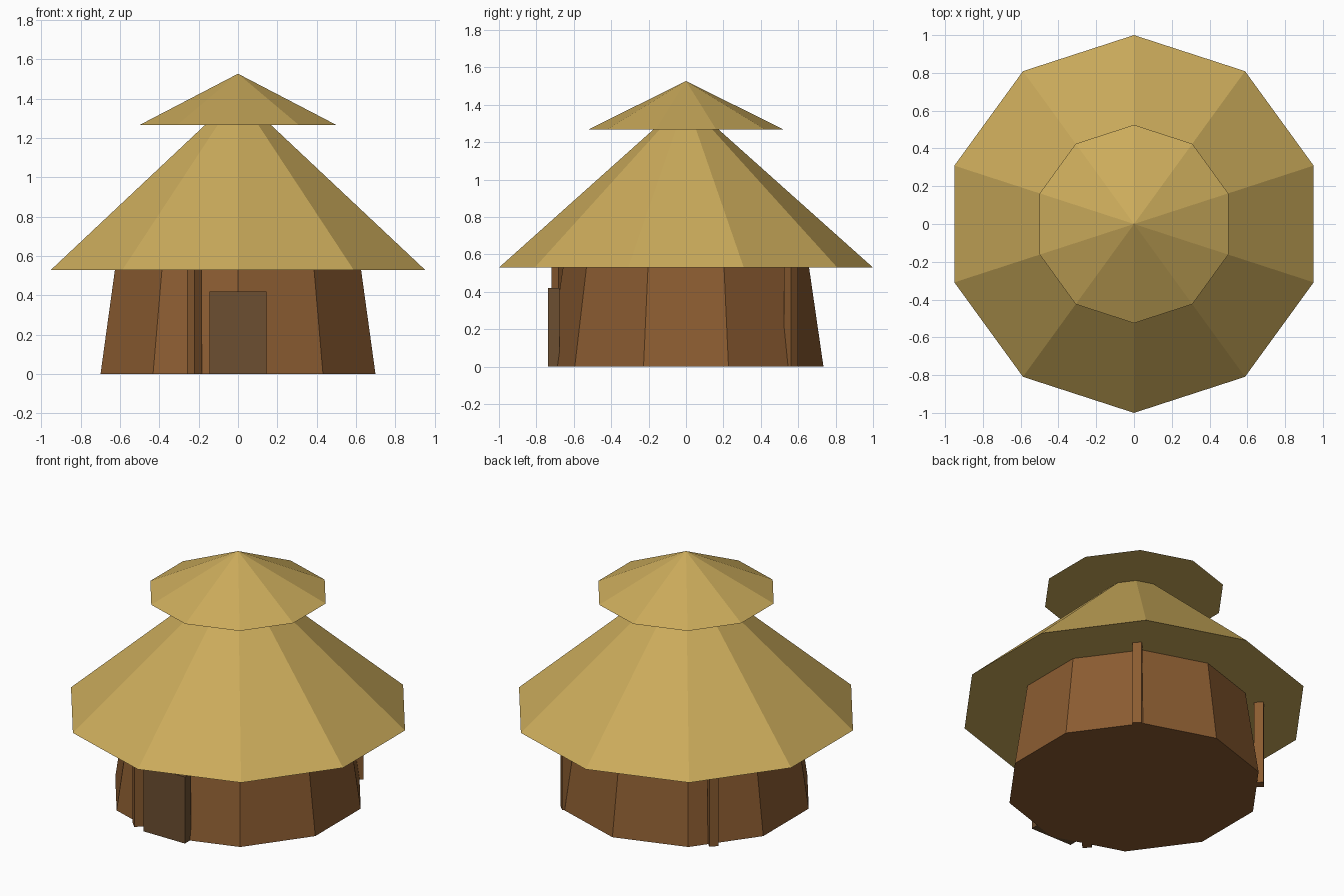
import bpy
import math

if "Cube" in bpy.data.objects:
    bpy.data.objects.remove(bpy.data.objects["Cube"])


def material(name, r, g, b):
    """Flat material from display colour values."""
    def lin(c):
        c /= 255
        return c / 12.92 if c <= 0.04045 else ((c + 0.055) / 1.055) ** 2.4
    m = bpy.data.materials.new(name)
    m.diffuse_color = (lin(r), lin(g), lin(b), 1)
    m.use_nodes = True
    m.node_tree.nodes["Principled BSDF"].inputs["Base Color"].default_value = m.diffuse_color
    return m


straw = material("straw", 203, 171, 91)
wood = material("brown_wood", 139, 92, 49)
dark_wood = material("dark_wood", 108, 79, 49)


def frustum(name, sides, r1, r2, z1, z2, mat, x=0, y=0):
    """Flat-sided cone or prism standing between two heights."""
    bpy.ops.mesh.primitive_cone_add(vertices=sides, radius1=r1, radius2=r2,
                                    depth=z2 - z1, location=(x, y, (z1 + z2) / 2))
    ob = bpy.context.object
    ob.name = name
    ob.data.materials.append(mat)
    return ob


# Ten-sided hut: tapered wall, wide thatch, small thatch cap
frustum("wall", 10, 0.735, 0.658, 0, 0.53, wood)
frustum("roof", 10, 1.0, 0, 0.53, 1.424, straw)
frustum("roof_cap", 10, 0.525, 0, 1.267, 1.527, straw)

# Square posts around the wall, corner pointing forward
for i, a in enumerate((0.9, 2.4, 4.4)):
    frustum(f"post_{i + 1}", 4, 0.038, 0.038, 0, 0.54, wood,
            0.717 * math.cos(a), 0.717 * math.sin(a))

# Door slab at the front
bpy.ops.mesh.primitive_cube_add(size=1, location=(0, -0.707, 0.21))
door = bpy.context.object
door.name = "door"
door.scale = (0.29, 0.062, 0.42)
door.data.materials.append(dark_wood)
